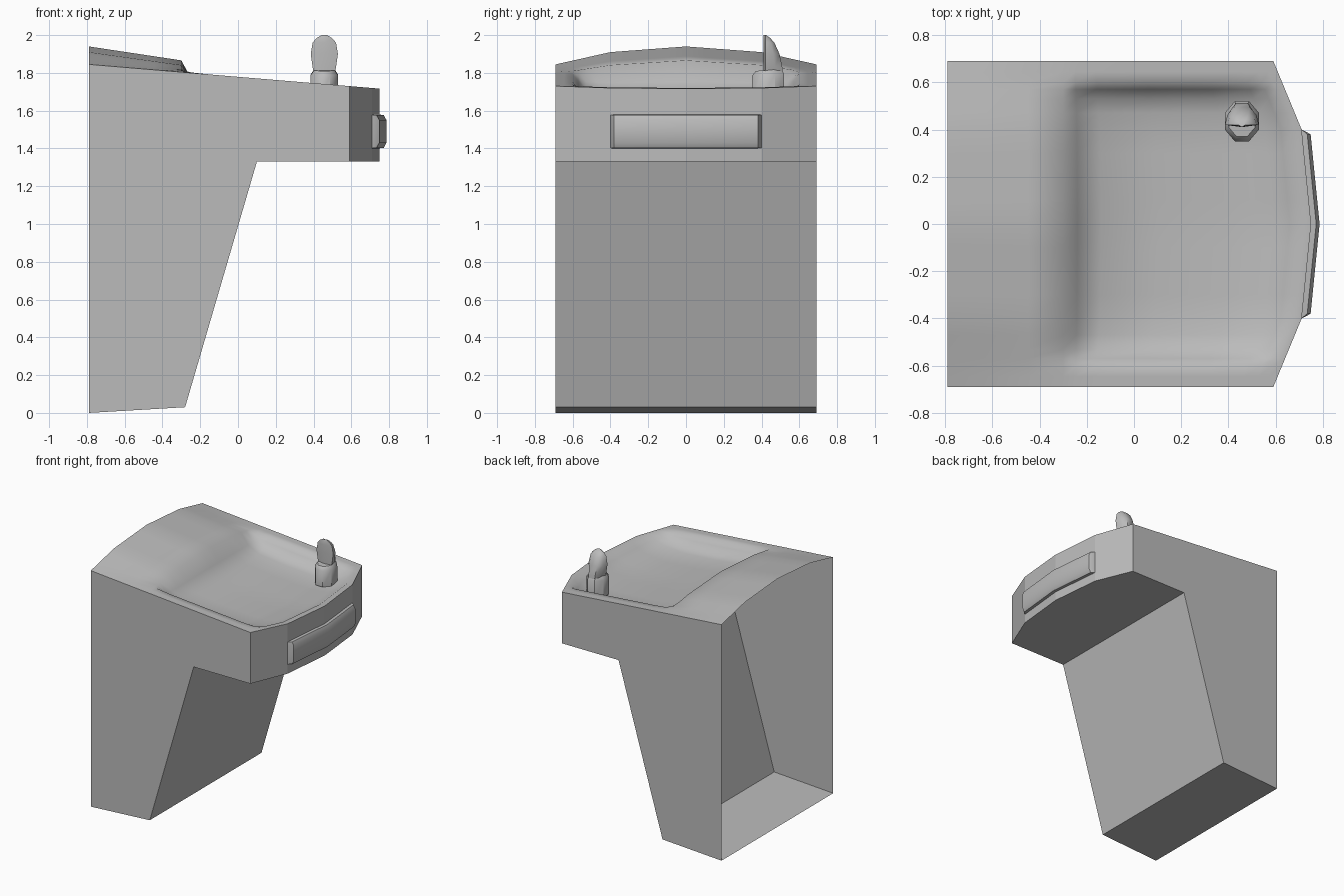
import bpy, bmesh, math

cube = bpy.data.objects.get("Cube")
if cube:
    bpy.data.objects.remove(cube, do_unlink=True)

steel = bpy.data.materials.new("brushed_grey")
steel.use_nodes = True
grey = (0.5, 0.5, 0.5, 1)
steel.diffuse_color = grey
steel.node_tree.nodes["Principled BSDF"].inputs["Base Color"].default_value = grey


def make(name, verts, faces, smooth=None):
    """Mesh object with consistent outward normals."""
    mesh = bpy.data.meshes.new(name)
    mesh.from_pydata(verts, [], faces)
    bm = bmesh.new()
    bm.from_mesh(mesh)
    bmesh.ops.remove_doubles(bm, verts=bm.verts, dist=0.0005)
    bmesh.ops.recalc_face_normals(bm, faces=bm.faces)
    bm.to_mesh(mesh)
    bm.free()
    mesh.materials.append(steel)
    obj = bpy.data.objects.new(name, mesh)
    bpy.context.collection.objects.link(obj)
    if smooth:
        bpy.ops.object.select_all(action="DESELECT")
        obj.select_set(True)
        bpy.context.view_layer.objects.active = obj
        bpy.ops.object.shade_smooth_by_angle(angle=math.radians(smooth))
    return obj


def loft(name, rings, smooth=None, closed=True):
    """Skin rows of equal length; closed rows also get end caps."""
    n = len(rings[0])
    verts = [p for r in rings for p in r]
    faces = []
    for i in range(len(rings) - 1):
        for j in range(n if closed else n - 1):
            k = (j + 1) % n
            faces.append((i * n + j, i * n + k, (i + 1) * n + k, (i + 1) * n + j))
    if closed:
        faces.append(tuple(range(n)))
        faces.append(tuple(range(len(verts) - n, len(verts))))
    return make(name, verts, faces, smooth)


def lerp(table, v):
    for (a, fa), (b, fb) in zip(table, table[1:]):
        if v <= b:
            return fa + (fb - fa) * (v - a) / (b - a)
    return table[-1][1]


BACK, HALF, UNDER = -0.79, 0.69, 1.33
NOSE = [(0, 0.75), (0.4, 0.71), (HALF, 0.59)]


def rim(x):
    return 1.845 - (x - BACK) * 0.0833


# Cabinet shell, open at the wall side
side = [(BACK, 0), (-0.28, 0.03), (0.10, UNDER), (0.59, UNDER), (0.59, rim(0.59)), (BACK, rim(BACK))]
verts = [(x, s * HALF, z) for s in (-1, 1) for x, z in side]
faces = [tuple(range(6)), tuple(range(6, 12)), (0, 1, 7, 6), (1, 2, 8, 7)]
plan = [(lerp(NOSE, abs(y)), y) for y in (-HALF, -0.4, 0, 0.4, HALF)]
low = len(verts)
verts += [(x, y, UNDER) for x, y in plan] + [(x, y, rim(x)) for x, y in plan]
faces += [(low + i, low + i + 1, low + i + 6, low + i + 5) for i in range(4)]
faces.append((2, *range(low, low + 5), 8))
make("cabinet", verts, faces)

# Basin top: domed splash back, sunken bowl and flat rim
CROWN_BACK = [(0, 0.095), (0.4, 0.065), (HALF, 0)]
CROWN_EDGE = [(0, 0.062), (0.4, 0.037), (0.6, 0.006), (HALF, 0)]
BOWL_SIDE = [(0, 1), (0.4, 0.95), (0.53, 0.75), (0.6, 0), (HALF, 0)]
ROWS = [0, 0.06, 0.16, 0.4, 0.7, 0.88, 0.95, 1]
DEPTH = [0, 0.07, 0.105, 0.115, 0.11, 0.075, 0.04, 0]
half_ys = [0.1, 0.2, 0.3, 0.4, 0.47, 0.53, 0.57, 0.6, 0.645, HALF]
ys = [-y for y in reversed(half_ys)] + [0] + half_ys
edge_x = -0.3
rows = []
for t in (0, 0.35, 0.7, 1):
    x = BACK + (edge_x - BACK) * t
    rows.append([(x, y, rim(x) + (1 - t) * lerp(CROWN_BACK, abs(y)) + t * lerp(CROWN_EDGE, abs(y)))
                 for y in ys])
for t, d in zip(ROWS[1:], DEPTH[1:]):
    row = []
    for y in ys:
        a = abs(y)
        x = edge_x + (lerp(NOSE, a) - 0.04 - edge_x) * t
        crown = lerp(CROWN_EDGE, a) * max(0, 1 - t / 0.1)
        row.append((x, y, rim(x) + crown - d * lerp(BOWL_SIDE, a)))
    rows.append(row)
rows.append([(lerp(NOSE, abs(y)), y, rim(lerp(NOSE, abs(y)))) for y in ys])
top = loft("basin_top", rows, 60, closed=False)
if top.data.polygons[0].normal.z < 0:
    top.data.flip_normals()

# Push bar on the apron, rounded from top to bottom
bar = []
for y in (-0.4, -0.38, 0, 0.38, 0.4):
    wall = lerp(NOSE, abs(y))
    out = 0 if abs(y) == 0.4 else 0.036
    profile = [(-0.01, 1.4), (out * 0.6, 1.403), (out, 1.43), (out, 1.55), (out * 0.6, 1.577), (-0.01, 1.58)]
    bar.append([(wall + dx, y, z) for dx, z in profile])
loft("push_bar", bar, 50)

# Spout base
SX, SY = 0.457, 0.435


def octagon(r, z, tilt=0):
    angles = [math.pi * (i + 0.5) / 4 for i in range(8)]
    return [(SX + r * 0.85 * math.cos(a), SY + r * math.sin(a), z + tilt * math.sin(a)) for a in angles]


loft("spout_base", [octagon(0.092, 1.66), octagon(0.092, 1.79, 0.005), octagon(0.07, 1.815, 0.005)], 40)

# Curved spout guard: half width, front y and back y at each height
hood = []
for z, w, front, back in [(1.78, 0.05, 0.41, 0.515), (1.83, 0.062, 0.41, 0.51), (1.9, 0.072, 0.41, 0.495),
                          (1.96, 0.062, 0.41, 0.468), (1.985, 0.04, 0.41, 0.445), (2.0, 0.015, 0.41, 0.418)]:
    mid = (front + back) / 2
    hood.append([(SX - w, front + 0.01, z), (SX, front, z), (SX + w, front + 0.01, z),
                 (SX + w * 0.85, mid + 0.01, z), (SX + w * 0.45, back, z),
                 (SX - w * 0.45, back, z), (SX - w * 0.85, mid + 0.01, z)])
loft("spout_guard", hood, 50)
